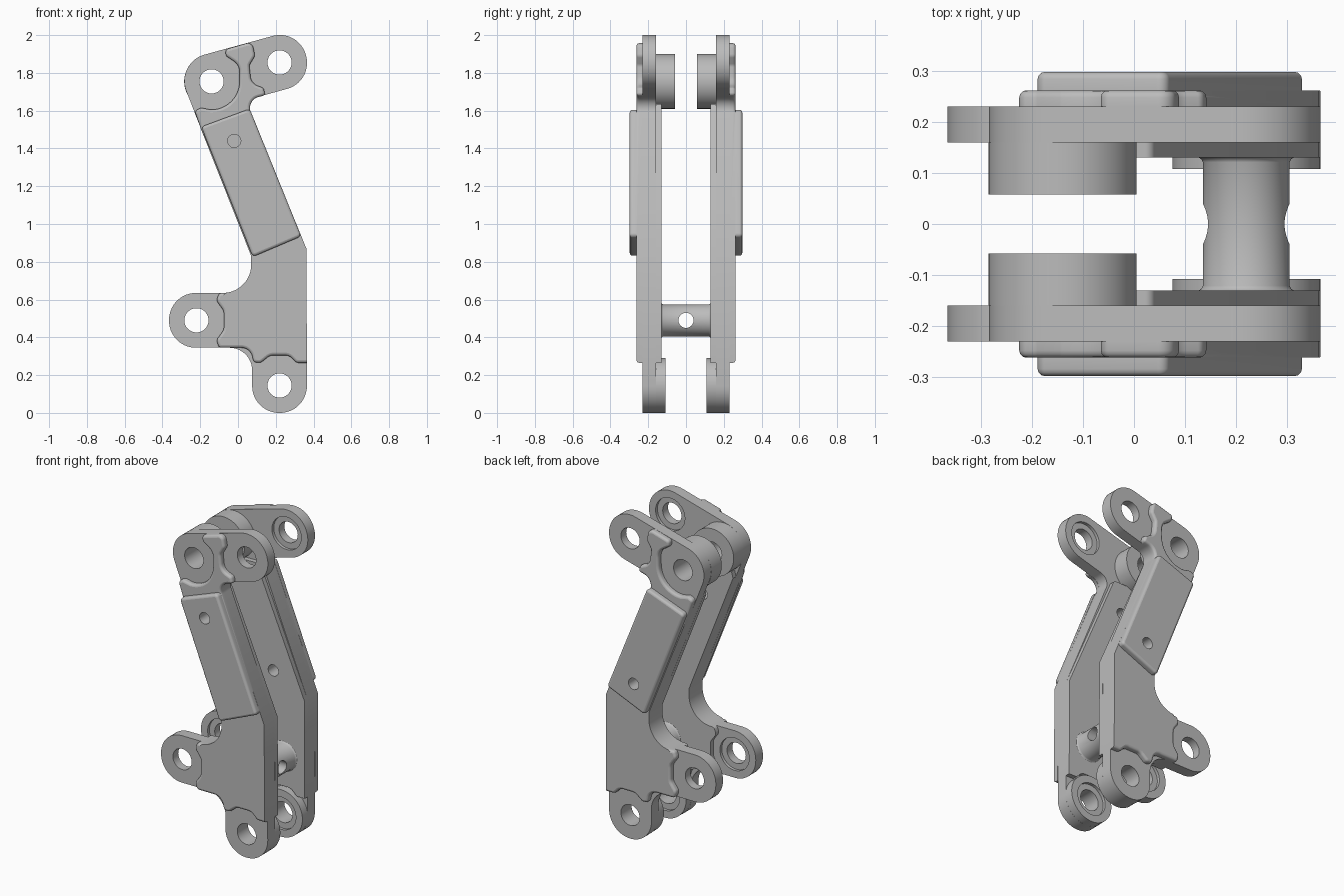
import bpy, bmesh, math
from mathutils import Vector

old = bpy.data.objects.get("Cube")
if old:
    bpy.data.objects.remove(old, do_unlink=True)

grey = bpy.data.materials.new("plain_grey")
grey.use_nodes = True
grey.diffuse_color = (0.5, 0.5, 0.5, 1)
grey.node_tree.nodes["Principled BSDF"].inputs["Base Color"].default_value = (0.5, 0.5, 0.5, 1)

# Pin centres in the x-z plane
HUB, TOP_EAR, SIDE_EAR, FOOT_EAR = (-0.14, 1.755), (0.22, 1.855), (-0.22, 0.49), (0.22, 0.145)
EAR_R, PIN_R = 0.145, 0.064
END_R = 0.142  # corner radius of the ear ends, just under half the ear width


def rounded(corners):
    """Round each (x, z, radius) corner of a polygon into an arc."""
    out = []
    for i, (x, z, r) in enumerate(corners):
        p = Vector((x, z))
        a = (Vector(corners[i - 1][:2]) - p).normalized()
        b = (Vector(corners[(i + 1) % len(corners)][:2]) - p).normalized()
        half = a.angle(b) / 2
        if r == 0 or half > 1.5:
            out.append(p)
            continue
        centre = p + (a + b).normalized() * (r / math.sin(half))
        start = p + a * (r / math.tan(half)) - centre
        turn = start.angle_signed(p + b * (r / math.tan(half)) - centre)
        steps = max(3, int(abs(turn) / 0.12))
        for k in range(steps + 1):
            t = -turn * k / steps
            c, s = math.cos(t), math.sin(t)
            out.append(centre + Vector((start.x * c - start.y * s, start.x * s + start.y * c)))
    return out


def circle(centre, r, n=64):
    return [Vector((centre[0] + r * math.cos(math.tau * k / n),
                    centre[1] + r * math.sin(math.tau * k / n))) for k in range(n)]


def make(name, bm):
    bmesh.ops.recalc_face_normals(bm, faces=bm.faces)
    mesh = bpy.data.meshes.new(name)
    bm.to_mesh(mesh)
    bm.free()
    mesh.materials.append(grey)
    ob = bpy.data.objects.new(name, mesh)
    bpy.context.collection.objects.link(ob)
    return ob


def anywhere(mid):
    return True


def scalloped(mid):
    """True on the scalloped ends of the body, not on its long sides."""
    return not 0.637 < mid.z < 1.51 and mid.x < 0.355


def prism(name, outlines, y0, y1, bevel=0, rule=anywhere):
    """Extrude outlines from y0 to y1, rounding the rim at y1."""
    bm = bmesh.new()
    for pts in outlines:
        near = [bm.verts.new((p.x, y0, p.y)) for p in pts]
        far = [bm.verts.new((p.x, y1, p.y)) for p in pts]
        bm.faces.new(near)
        bm.faces.new(far)
        for i in range(len(pts)):
            bm.faces.new((near[i - 1], near[i], far[i], far[i - 1]))
    bmesh.ops.remove_doubles(bm, verts=bm.verts, dist=1e-5)
    bmesh.ops.recalc_face_normals(bm, faces=bm.faces)
    if bevel:
        rim = [e for e in bm.edges if all(abs(v.co.y - y1) < 1e-5 for v in e.verts)
               and rule((e.verts[0].co + e.verts[1].co) / 2)]
        bmesh.ops.bevel(bm, geom=rim, offset=bevel, segments=3, profile=0.5,
                        affect='EDGES', clamp_overlap=False)
    return make(name, bm)


def activate(ob):
    bpy.ops.object.select_all(action='DESELECT')
    ob.select_set(True)
    bpy.context.view_layer.objects.active = ob


def cut(ob, cutter):
    cutter.hide_render = True
    mod = ob.modifiers.new("holes", 'BOOLEAN')
    mod.operation, mod.solver, mod.object = 'DIFFERENCE', 'EXACT', cutter
    activate(ob)
    bpy.ops.object.modifier_apply(modifier=mod.name)


def smooth(ob):
    """Smooth the curved walls but keep the broad caps flat."""
    activate(ob)
    bpy.ops.object.shade_smooth_by_angle(angle=math.radians(35))
    for face in ob.data.polygons:
        if abs(face.normal.y) > 0.999:
            face.use_smooth = False


# Full silhouette with three ears and the hub
silhouette = rounded([
    (-0.333, 1.854, EAR_R), (0.321, 2.033, END_R), (0.398, 1.754, END_R), (0.042, 1.655, 0.06),
    (0.362, 0.87, 0), (0.365, 0, END_R), (0.075, 0, END_R), (0.075, 0.345, 0.12),
    (-0.365, 0.345, END_R), (-0.365, 0.635, END_R), (0.07, 0.635, 0.15), (0.07, 0.83, 0)])

# Lower body edge, scalloped around the foot and side ears
skirt = [
    (0.362, 0.87, 0), (0.365, 0.265, 0), (0.31, 0.265, 0.03), (0.27, 0.305, 0.05),
    (0.17, 0.305, 0.05), (0.12, 0.265, 0.03), (0.083, 0.268, 0.02), (0.065, 0.345, 0.06),
    (-0.10, 0.345, 0.02), (-0.115, 0.385, 0.03), (-0.075, 0.44, 0.05), (-0.075, 0.54, 0.05),
    (-0.115, 0.595, 0.03), (-0.10, 0.635, 0.02), (0.07, 0.635, 0.15), (0.07, 0.83, 0)]
# Upper body edge, scalloped around the hub and top ear
crown = [
    (-0.195, 1.50, 0), (-0.23, 1.60, 0.02), (-0.195, 1.615, 0.02), (-0.145, 1.605, 0),
    (0.005, 1.605, 0.15), (0.01, 1.84, 0.07), (-0.065, 1.89, 0.025), (-0.065, 1.925, 0.02),
    (0.075, 1.965, 0.03), (0.09, 1.89, 0.03), (0.06, 1.84, 0.03), (0.07, 1.745, 0.06),
    (0.135, 1.72, 0.02), (0.145, 1.682, 0.015), (0.042, 1.655, 0.06)]
body = rounded(crown + skirt)
inner_body = rounded([(-0.23, 1.59, 0), (-0.22, 1.63, 0), (0.035, 1.635, 0.02)] + skirt)
panel = rounded([(-0.195, 1.515, 0.02), (0.062, 1.61, 0.02), (0.335, 0.935, 0.02), (0.078, 0.826, 0.02)])

for side, s, screw in (("front", -1, (-0.02, 1.44)), ("back", 1, (0.15, 1.0))):
    # Stacked layers of one side plate, from the inside out
    inner = prism(side + "_inner_body", [inner_body], s * 0.13, s * 0.16)
    foot_boss = prism(side + "_foot_boss", [circle(FOOT_EAR, EAR_R)], s * 0.16, s * 0.108)
    ear_plate = prism(side + "_ear_plate", [silhouette], s * 0.16, s * 0.23)
    parts = [
        inner, foot_boss, ear_plate,
        prism(side + "_hub_boss", [circle(HUB, EAR_R)], s * 0.16, s * 0.058),
        prism(side + "_outer_body", [body], s * 0.23, s * 0.262, 0.014, scalloped),
        prism(side + "_raised_panel", [panel], s * 0.262, s * 0.298, 0.014),
    ]
    # Pin holes and the small screw hole
    pins = [circle(c, PIN_R) for c in (HUB, TOP_EAR, SIDE_EAR, FOOT_EAR)]
    holes = prism("hole_cutter", pins + [circle(screw, 0.035, 32)], s * 0.02, s * 0.4)
    # Shallow seats around the pins on the inner faces
    seats = prism("seat_cutter", [circle(c, 0.1) for c in (TOP_EAR, SIDE_EAR)], s * 0.1, s * 0.178)
    foot_seat = prism("foot_seat_cutter", [circle(FOOT_EAR, 0.1)], s * 0.05, s * 0.126)
    for part in parts:
        cut(part, holes)
    cut(ear_plate, seats)
    cut(foot_boss, foot_seat)
    for cutter in (holes, seats, foot_seat):
        bpy.data.objects.remove(cutter, do_unlink=True)
    for part in parts:
        smooth(part)

# Cross tube between the plates, slightly flared at both ends
bm = bmesh.new()
profile = [(-0.13, 0.093), (-0.127, 0.088), (-0.121, 0.085), (0.121, 0.085), (0.127, 0.088), (0.13, 0.093)]
rings = [[bm.verts.new((p.x, y, p.y)) for p in circle((0.22, 0.49), r)] for y, r in profile]
for a, b in zip(rings, rings[1:]):
    for i in range(len(a)):
        bm.faces.new((a[i - 1], a[i], b[i], b[i - 1]))
bm.faces.new(rings[0])
bm.faces.new(rings[-1])
tube = make("cross_tube", bm)
bpy.ops.mesh.primitive_cylinder_add(radius=0.04, depth=0.4, vertices=32,
                                    location=(0.22, 0, 0.49), rotation=(0, math.pi / 2, 0))
drill = bpy.context.object
cut(tube, drill)
bpy.data.objects.remove(drill, do_unlink=True)
smooth(tube)
